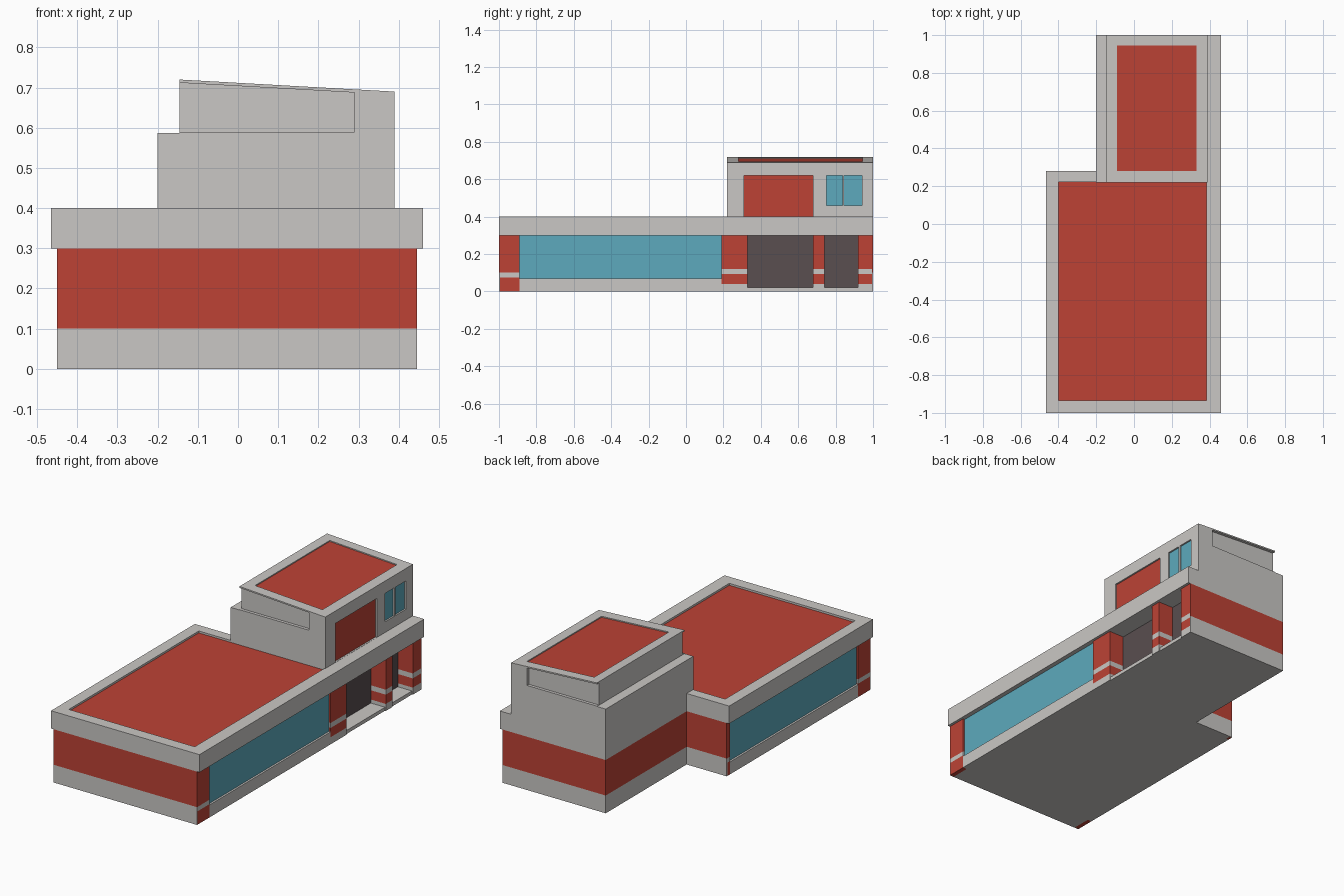
import bpy, bmesh

if "Cube" in bpy.data.objects:
    bpy.data.objects.remove(bpy.data.objects["Cube"])


def material(name, rgb):
    m = bpy.data.materials.new(name)
    m.diffuse_color = (*rgb, 1)
    m.use_nodes = True
    m.node_tree.nodes["Principled BSDF"].inputs["Base Color"].default_value = m.diffuse_color
    return m


GREY = material("pale grey", (0.59, 0.575, 0.555))
RED = material("brick red", (0.51, 0.055, 0.036))
BLUE = material("window blue", (0.11, 0.40, 0.51))
DARK = material("door brown", (0.10, 0.077, 0.08))


def prism(name, pts, a, b, mat, axis="z"):
    """Extrude a 2D outline from a to b along z (outline xy) or y (outline xz)."""
    place = (lambda p, t: (p[0], p[1], t)) if axis == "z" else (lambda p, t: (p[0], t, p[1]))
    bm = bmesh.new()
    lo = [bm.verts.new(place(p, a)) for p in pts]
    hi = [bm.verts.new(place(p, b)) for p in pts]
    bm.faces.new(lo)
    bm.faces.new(hi)
    n = len(pts)
    for i in range(n):
        j = (i + 1) % n
        bm.faces.new((lo[i], lo[j], hi[j], hi[i]))
    bmesh.ops.recalc_face_normals(bm, faces=bm.faces)
    me = bpy.data.meshes.new(name)
    bm.to_mesh(me)
    bm.free()
    me.materials.append(mat)
    ob = bpy.data.objects.new(name, me)
    bpy.context.collection.objects.link(ob)
    return ob


def box(name, x, y, z, mat):
    return prism(name, [(x[0], y[0]), (x[1], y[0]), (x[1], y[1]), (x[0], y[1])], z[0], z[1], mat)


def banded(name, x, y, bands):
    """Stack of boxes: bands is a list of (z0, z1, material)."""
    for i, (z0, z1, mat) in enumerate(bands):
        box(f"{name}_band_{i + 1}", x, y, (z0, z1), mat)


def cut(ob, cutters):
    """Subtract the cutters, apply the result and remove them."""
    for c in cutters:
        c.hide_render = True
        mod = ob.modifiers.new("cut", "BOOLEAN")
        mod.operation = "DIFFERENCE"
        mod.solver = "EXACT"
        mod.object = c
    bpy.context.view_layer.update()
    dg = bpy.context.evaluated_depsgraph_get()
    me = bpy.data.meshes.new_from_object(ob.evaluated_get(dg))
    ob.modifiers.clear()
    ob.data = me
    me.materials.clear()
    me.materials.append(GREY)
    for p in me.polygons:
        p.material_index = 0
    for c in cutters:
        bpy.data.objects.remove(c)


WALL = [(0, 0.1, GREY), (0.1, 0.3, RED)]
PILLAR = [(0, 0.075, RED), (0.075, 0.1, GREY), (0.1, 0.3, RED)]
PORCH = [(0, 0.04, GREY), (0.04, 0.092, RED), (0.092, 0.12, GREY), (0.12, 0.3, RED)]

# Ground floor cores and end walls
box("main_core", (-0.435, 0.43), (-0.995, 0.275), (0, 0.3), GREY)
banded("wing_wall", (-0.2, 0.345), (0.275, 0.995), WALL)
banded("front_wall", (-0.45, 0.445), (-1, -0.995), WALL)
banded("wing_back_wall", (-0.2, 0.445), (0.995, 1), WALL)
banded("main_back_wall", (-0.45, -0.2), (0.275, 0.28), WALL)

# Right side: pillars, long window and sill
banded("right_corner_pillar", (0.42, 0.445), (-0.995, -0.89), PILLAR)
box("right_window", (0.43, 0.434), (-0.89, 0.19), (0.07, 0.3), BLUE)
box("right_sill", (0.42, 0.445), (-0.89, 0.19), (0, 0.07), GREY)
for i, (y0, y1) in enumerate([(0.19, 0.33), (0.68, 0.74), (0.92, 0.995)]):
    banded(f"porch_pillar_{i + 1}", (0.345, 0.445), (y0, y1), PORCH)

# Recessed doors with a low threshold
for i, (y0, y1) in enumerate([(0.33, 0.68), (0.74, 0.92)]):
    box(f"door_{i + 1}", (0.345, 0.352), (y0, y1), (0.02, 0.3), DARK)
    box(f"threshold_{i + 1}", (0.345, 0.44), (y0, y1), (0, 0.02), GREY)

# Left side: window, sill and corner pillars
banded("left_front_pillar", (-0.45, -0.425), (-0.995, -0.89), PILLAR)
banded("left_back_pillar", (-0.45, -0.425), (0.25, 0.275), PILLAR)
box("left_window", (-0.439, -0.435), (-0.89, 0.25), (0.07, 0.3), BLUE)
box("left_sill", (-0.45, -0.425), (-0.89, 0.25), (0, 0.07), GREY)

# Fascia and parapet around the lower roof
fascia = prism("fascia", [(-0.465, -1), (0.46, -1), (0.46, 1), (-0.2, 1), (-0.2, 0.28), (-0.465, 0.28)],
               0.3, 0.4, GREY)
cut(fascia, [box("roof_cutter", (-0.4, 0.385), (-0.935, 0.222), (0.385, 0.5), GREY)])
box("lower_roof", (-0.4, 0.385), (-0.935, 0.222), (0.384, 0.389), RED)


# Upper storey with a sloping roof and a step on its left
def roof_z(x):
    return 0.72 - 0.056 * (x + 0.145)


def slope(name, x0, x1, low, high, y0, y1, mat):
    return prism(name, [(x0, roof_z(x0) + low), (x1, roof_z(x1) + low),
                        (x1, roof_z(x1) + high), (x0, roof_z(x0) + high)], y0, y1, mat, "y")


upper = prism("upper_storey", [(-0.2, 0.4), (0.39, 0.4), (0.39, 0.69), (-0.145, 0.72),
                               (-0.145, 0.587), (-0.2, 0.587)], 0.22, 1, GREY, "y")
recess = [(-0.17, 0.589), (0.29, 0.589), (0.29, roof_z(0.29) - 0.008), (-0.17, roof_z(-0.17) - 0.008)]
openings = [("upper_panel", (0.31, 0.68), (0.401, 0.62), RED),
            ("upper_window_1", (0.75, 0.836), (0.46, 0.62), BLUE),
            ("upper_window_2", (0.846, 0.94), (0.46, 0.62), BLUE)]
cutters = [slope("upper_roof_cutter", -0.09, 0.33, -0.01, 0.1, 0.28, 0.945, GREY),
           prism("front_recess_cutter", recess, 0.1, 0.237, GREY, "y"),
           prism("back_recess_cutter", recess, 0.983, 1.1, GREY, "y")]
cutters += [box(n + "_cutter", (0.378, 0.5), y, z, GREY) for n, y, z, m in openings]
cut(upper, cutters)
slope("upper_roof", -0.09, 0.33, -0.011, -0.006, 0.28, 0.945, RED)
for n, y, z, m in openings:
    box(n, (0.377, 0.381), y, z, m)
